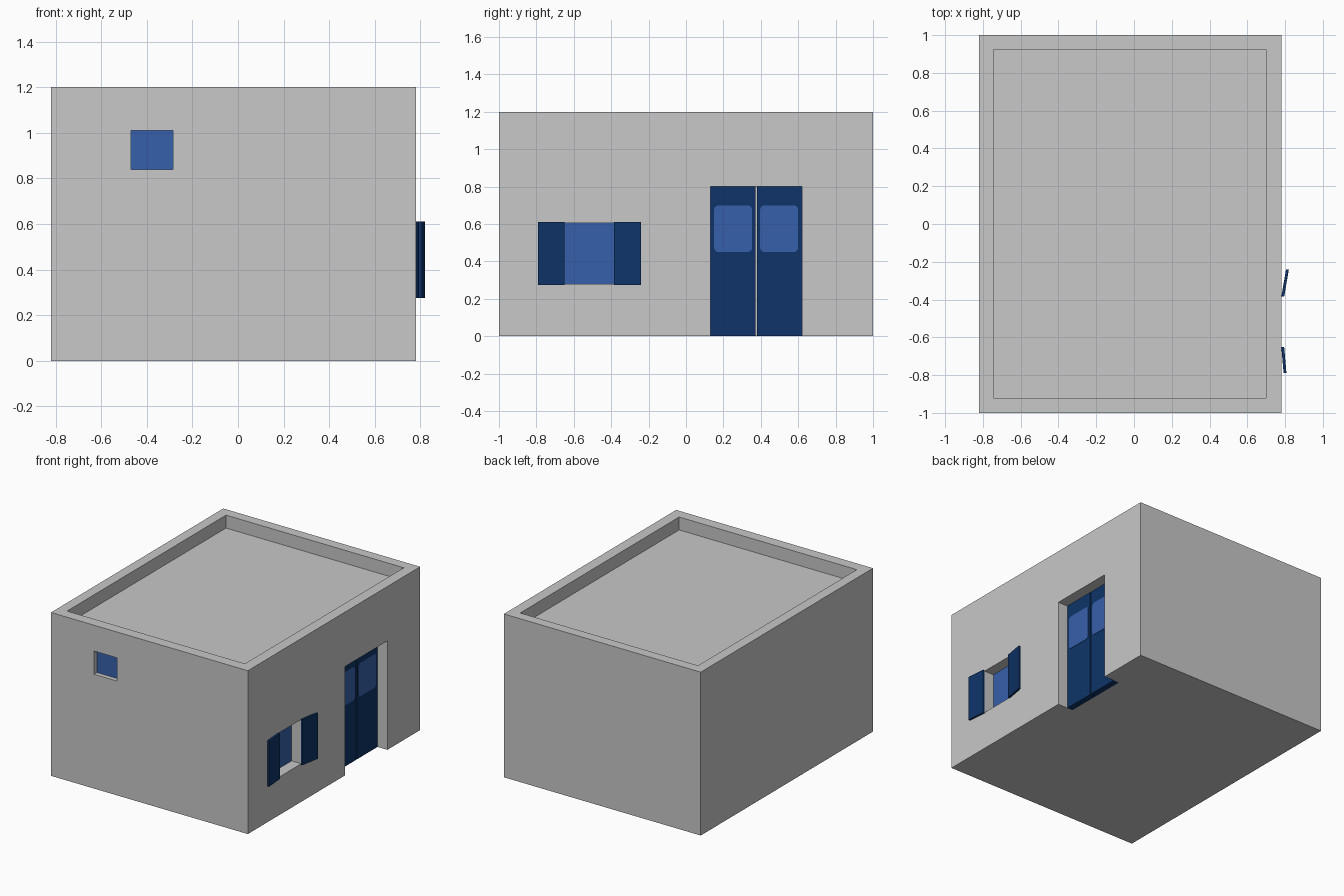
import bpy, bmesh
from mathutils import Vector

if "Cube" in bpy.data.objects:
    bpy.data.objects.remove(bpy.data.objects["Cube"])


def material(name, rgb):
    m = bpy.data.materials.new(name)
    m.diffuse_color = (*rgb, 1)
    m.use_nodes = True
    m.node_tree.nodes["Principled BSDF"].inputs["Base Color"].default_value = m.diffuse_color
    return m


GREY = material("wall grey", (0.578, 0.578, 0.578))
NAVY = material("navy paint", (0.0044, 0.034, 0.138))
BLUE = material("window blue", (0.037, 0.117, 0.402))


def add_box(bm, x, y, z):
    verts = bmesh.ops.create_cube(bm, size=1)["verts"]
    for v in verts:
        v.co = Vector([(r[0] + r[1]) / 2 + c * (r[1] - r[0])
                       for r, c in zip((x, y, z), v.co)])
    return verts


def finish(name, bm, mat):
    mesh = bpy.data.meshes.new(name)
    bmesh.ops.recalc_face_normals(bm, faces=bm.faces)
    bm.to_mesh(mesh)
    bm.free()
    mesh.materials.append(mat)
    ob = bpy.data.objects.new(name, mesh)
    bpy.context.collection.objects.link(ob)
    return ob


def boxes(name, mat, *ranges):
    bm = bmesh.new()
    for r in ranges:
        add_box(bm, *r)
    return finish(name, bm, mat)


def rounded_pane(name, x, y, z, radius):
    bm = bmesh.new()
    add_box(bm, x, y, z)
    corners = [e for e in bm.edges
               if abs(e.verts[0].co.x - e.verts[1].co.x) > 1e-5]
    bmesh.ops.bevel(bm, geom=corners, offset=radius, segments=4,
                    profile=0.5, affect='EDGES')
    return finish(name, bm, BLUE)


def shutter(name, hinge_y, tip_y, tip_out):
    # board hinged beside the window, its free edge swung out from the wall
    bm = bmesh.new()
    for v in add_box(bm, (0.78, 0.795), sorted((hinge_y, tip_y)), (0.275, 0.61)):
        if abs(v.co.y - tip_y) < 1e-4:
            v.co.x += tip_out
    return finish(name, bm, NAVY)


# Building block with roof well, window openings and doorway cut out
building = boxes("building", GREY, ((-0.82, 0.78), (-1, 1), (0, 1.2)))
openings = boxes("opening_cutter", GREY,
                 ((-0.745, 0.70), (-0.92, 0.925), (1.105, 1.3)),
                 ((-0.47, -0.285), (-1.1, -0.96), (0.84, 1.01)),
                 ((0.695, 0.9), (-0.65, -0.38), (0.28, 0.605)),
                 ((0.655, 0.9), (0.13, 0.62), (-0.1, 0.80)))
openings.hide_render = True
openings.hide_set(True)
cut = building.modifiers.new("openings", 'BOOLEAN')
cut.operation = 'DIFFERENCE'
cut.solver = 'EXACT'
cut.object = openings

# Window panes set back in their openings
boxes("front_window_pane", BLUE, ((-0.47, -0.285), (-0.967, -0.96), (0.84, 1.01)))
boxes("side_window_pane", BLUE, ((0.695, 0.702), (-0.65, -0.38), (0.28, 0.605)))

# Shutters
shutter("shutter_left", -0.65, -0.79, 0.012)
shutter("shutter_right", -0.385, -0.24, 0.025)

# Double door, each leaf with a rounded pane
for side, y0, y1 in (("left", 0.13, 0.371), ("right", 0.379, 0.62)):
    boxes("door_leaf_" + side, NAVY, ((0.655, 0.70), (y0, y1), (0, 0.80)))
    mid = 0.252 if side == "left" else 0.498
    rounded_pane("door_pane_" + side, (0.697, 0.703),
                 (mid - 0.102, mid + 0.102), (0.45, 0.70), 0.025)
